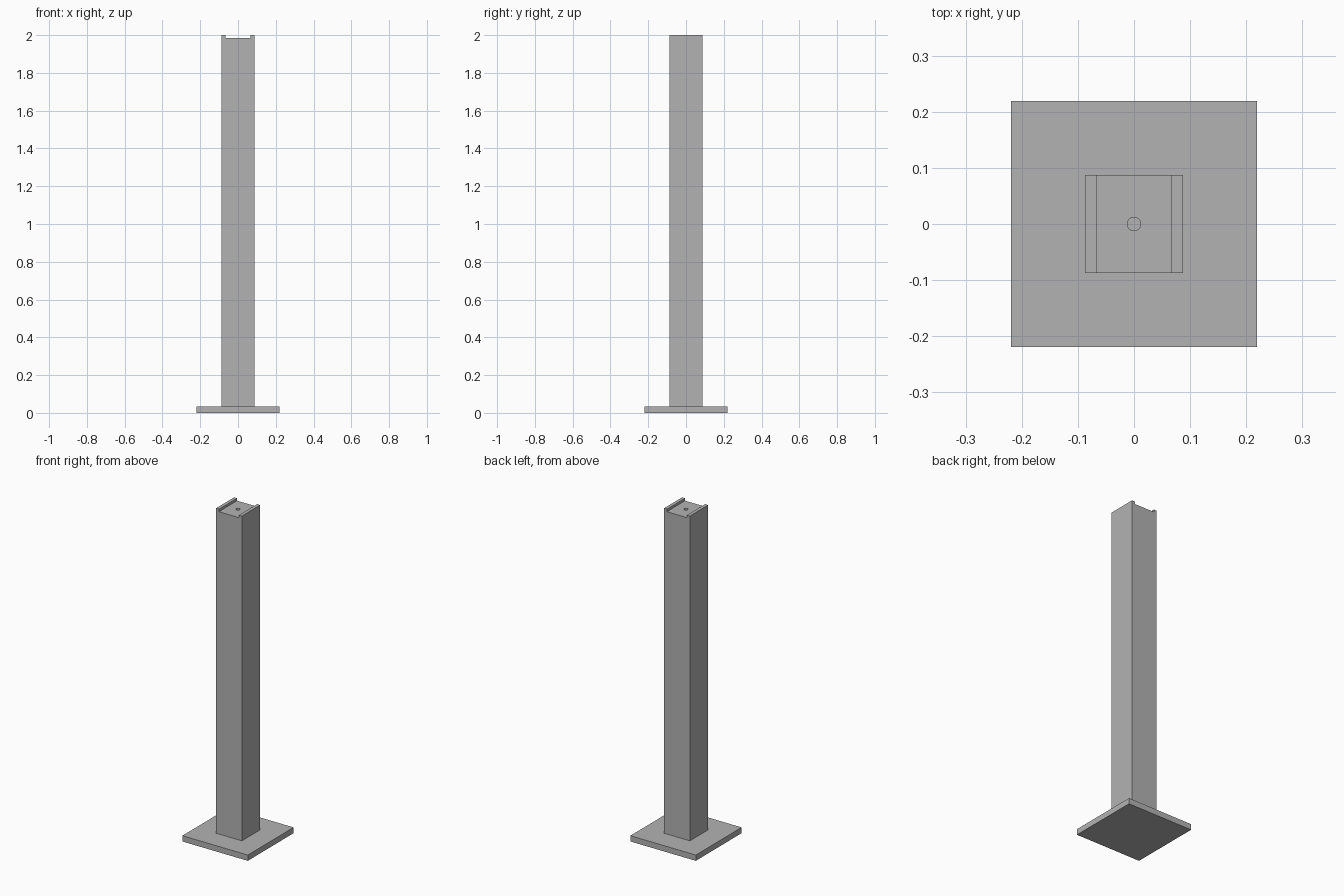
import bpy
import bmesh

if "Cube" in bpy.data.objects:
    bpy.data.objects.remove(bpy.data.objects["Cube"], do_unlink=True)

PLATE_HALF = 0.219
PLATE_TOP = 0.035
POST_HALF = 0.087
GROOVE_HALF = 0.067
GROOVE_Z = 1.985
HOLE_RADIUS = 0.012
HOLE_DEPTH = 0.1
TOP = 2.0

grey = bpy.data.materials.new("steel_grey")
grey.use_nodes = True
colour = (0.45, 0.45, 0.45, 1)
grey.diffuse_color = colour
grey.node_tree.nodes["Principled BSDF"].inputs["Base Color"].default_value = colour


def extrude_profile(name, profile, half_depth):
    """Extrude an x-z outline along y."""
    bm = bmesh.new()
    face = bm.faces.new([bm.verts.new((x, -half_depth, z)) for x, z in profile])
    result = bmesh.ops.extrude_face_region(bm, geom=[face])
    moved = [v for v in result["geom"] if isinstance(v, bmesh.types.BMVert)]
    bmesh.ops.translate(bm, vec=(0, 2 * half_depth, 0), verts=moved)
    bmesh.ops.recalc_face_normals(bm, faces=bm.faces)
    mesh = bpy.data.meshes.new(name)
    bm.to_mesh(mesh)
    bm.free()
    mesh.materials.append(grey)
    obj = bpy.data.objects.new(name, mesh)
    bpy.context.collection.objects.link(obj)
    return obj


# Square base plate
extrude_profile("base_plate", [(-PLATE_HALF, 0), (PLATE_HALF, 0),
                               (PLATE_HALF, PLATE_TOP), (-PLATE_HALF, PLATE_TOP)], PLATE_HALF)

# Post with a shallow channel between two lips on top
right_half = [(POST_HALF, PLATE_TOP), (POST_HALF, TOP),
              (GROOVE_HALF, TOP), (GROOVE_HALF, GROOVE_Z)]
left_half = [(-x, z) for x, z in reversed(right_half)]
post = extrude_profile("post", right_half + left_half, POST_HALF)

# Round bolt hole in the channel floor
bpy.ops.mesh.primitive_cylinder_add(vertices=32, radius=HOLE_RADIUS,
                                    depth=2 * HOLE_DEPTH, location=(0, 0, GROOVE_Z))
cutter = bpy.context.object
cutter.name = "bolt_hole_cutter"
cutter.data.materials.append(grey)
cutter.hide_render = True
cutter.display_type = 'WIRE'

hole = post.modifiers.new("bolt_hole", 'BOOLEAN')
hole.operation = 'DIFFERENCE'
hole.solver = 'EXACT'
hole.object = cutter

# Smooth only the hole wall
bpy.ops.object.select_all(action='DESELECT')
post.select_set(True)
bpy.context.view_layer.objects.active = post
bpy.ops.object.modifier_apply(modifier=hole.name)
bpy.data.objects.remove(cutter, do_unlink=True)
bpy.ops.object.shade_smooth_by_angle()
